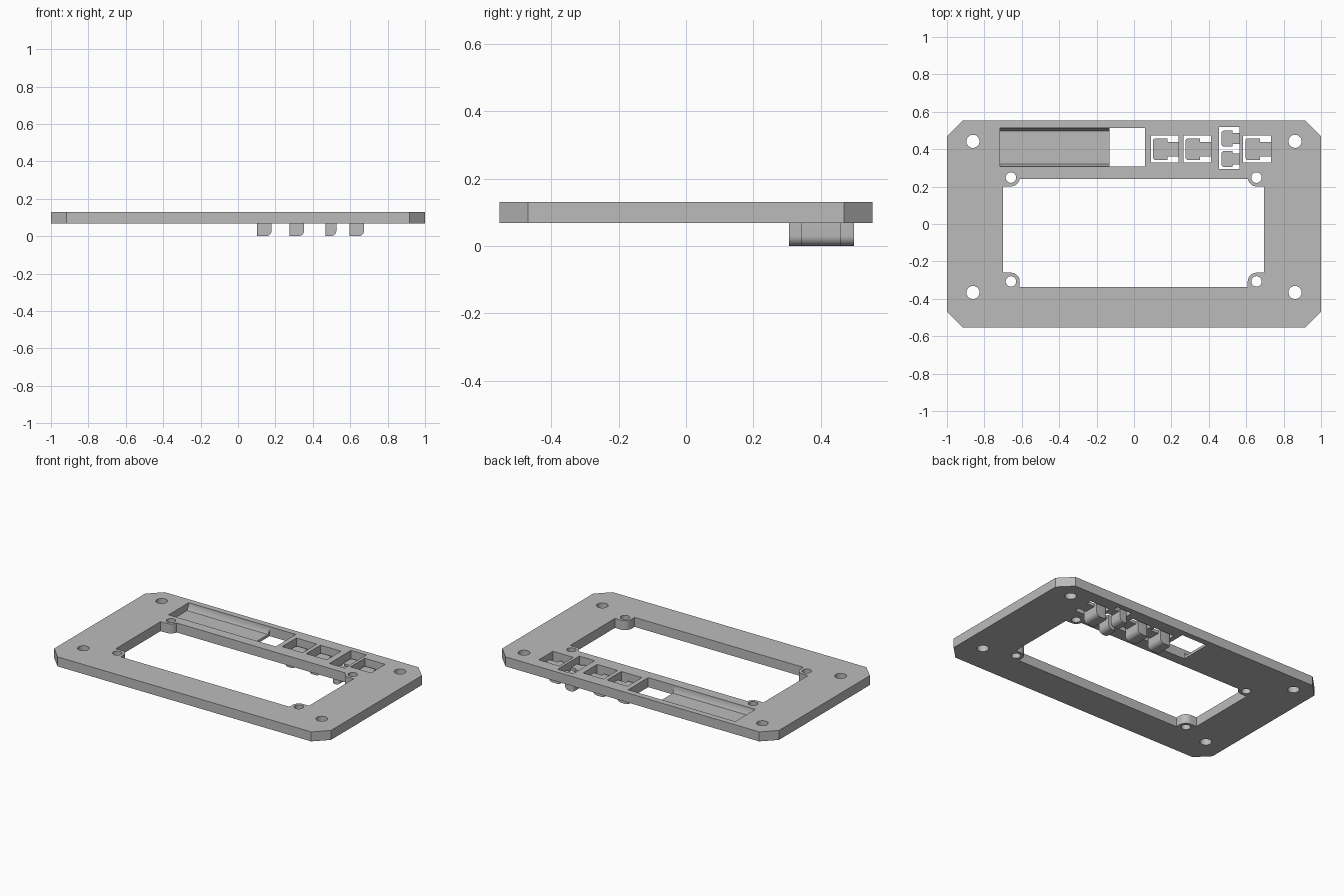
import bpy, bmesh, math

cube = bpy.data.objects.get("Cube")
if cube:
    bpy.data.objects.remove(cube)

Z0, Z1 = 0.068, 0.13          # plate underside and top
TONGUE = 0.088                # top of the spring tongues

grey = bpy.data.materials.new("plain grey")
grey.use_nodes = True
grey.diffuse_color = (0.5, 0.5, 0.5, 1)
grey.node_tree.nodes["Principled BSDF"].inputs["Base Color"].default_value = (0.5, 0.5, 0.5, 1)


def prism(bm, pts, z0, z1):
    """Extrude an xy outline from z0 to z1."""
    face = bm.faces.new([bm.verts.new((x, y, z0)) for x, y in pts])
    up = bmesh.ops.extrude_face_region(bm, geom=[face])["geom"]
    for v in up:
        if isinstance(v, bmesh.types.BMVert):
            v.co.z = z1


def rect(x0, x1, y0, y1):
    return [(x0, y0), (x1, y0), (x1, y1), (x0, y1)]


def arc(cx, cy, r, a0, a1, n):
    steps = [math.radians(a0 + (a1 - a0) * i / n) for i in range(n + 1)]
    return [(cx + r * math.cos(a), cy + r * math.sin(a)) for a in steps]


def finish(bm, name):
    bmesh.ops.recalc_face_normals(bm, faces=bm.faces)
    mesh = bpy.data.meshes.new(name)
    bm.to_mesh(mesh)
    bm.free()
    mesh.materials.append(grey)
    obj = bpy.data.objects.new(name, mesh)
    bpy.context.collection.objects.link(obj)
    return obj


def smooth(obj):
    bpy.ops.object.select_all(action="DESELECT")
    obj.select_set(True)
    bpy.context.view_layer.objects.active = obj
    bpy.ops.object.shade_smooth_by_angle(angle=math.radians(30))


def cut(obj, cutter):
    cutter.hide_render = True
    mod = obj.modifiers.new("cut", "BOOLEAN")
    mod.operation, mod.solver, mod.object = "DIFFERENCE", "EXACT", cutter
    bpy.context.view_layer.objects.active = obj
    bpy.ops.object.modifier_apply(modifier=mod.name)
    bpy.data.objects.remove(cutter)


# Plate with chamfered corners
X, Y, C = 1.0, 0.553, 0.084
bm = bmesh.new()
prism(bm, [(-X + C, -Y), (X - C, -Y), (X, -Y + C), (X, Y - C),
           (X - C, Y), (-X + C, Y), (-X, Y - C), (-X, -Y + C)], Z0, Z1)
plate = finish(bm, "plate")

# Window outline, leaving a rounded screw lug in each corner
L, R, B, T = -0.7, 0.695, -0.338, 0.24
BX0, BX1, BY0, BY1, LUG = -0.658, 0.655, -0.307, 0.248, 0.047
window = [(L, BY0 + LUG)] + arc(BX0, BY0, LUG, 90, 0, 8) + [(BX0 + LUG, B)]
window += [(BX1 - LUG, B)] + arc(BX1, BY0, LUG, 180, 90, 8) + [(R, BY0 + LUG)]
window += [(R, BY1 - LUG)] + arc(BX1, BY1, LUG, 270, 190, 8)
window += arc(BX0, BY1, LUG, -10, -90, 8) + [(L, BY1 - LUG)]

# Key cutouts: x0, x1, y0, y1 of the opening
keys = [(x, x + 0.148, 0.328, 0.474) for x in (0.09, 0.264, 0.584)]
pair = (0.454, 0.565, 0.294, 0.518)

# Through openings
bm = bmesh.new()
prism(bm, window, -0.1, 0.3)
prism(bm, rect(-0.131, 0.058, 0.307, 0.514), -0.1, 0.3)
for k in keys + [pair]:
    prism(bm, rect(*k), -0.1, 0.3)
for x in (-0.861, 0.861):
    for y in (-0.366, 0.442):
        prism(bm, arc(x, y, 0.035, 0, 348.75, 31), -0.1, 0.3)
for x in (BX0, BX1):
    for y in (BY0, BY1):
        prism(bm, arc(x, y, 0.028, 0, 345, 23), -0.1, 0.3)
cut(plate, finish(bm, "openings_cutter"))

# Shallow tray with sloping long sides beside the slot
bm = bmesh.new()
section = [(0.307, 0.2), (0.307, Z1 - 0.015), (0.322, 0.085),
           (0.497, 0.085), (0.514, Z1 - 0.015), (0.514, 0.2)]
ends = [[bm.verts.new((x, y, z)) for y, z in section] for x in (-0.716, -0.125)]
for e in ends:
    bm.faces.new(e)
for i in range(len(section)):
    j = (i + 1) % len(section)
    bm.faces.new((ends[0][i], ends[0][j], ends[1][j], ends[1][i]))
cut(plate, finish(bm, "tray_cutter"))
smooth(plate)


def key(name, x0, x1, y0, y1, xr, neck):
    """Push key hanging below the plate, on a tongue reaching xr."""
    bm = bmesh.new()
    prism(bm, rect(x0, x1, y0, y1), 0, TONGUE)
    bmesh.ops.recalc_face_normals(bm, faces=bm.faces)
    low = [e for e in bm.edges if all(v.co.z < 0.01 and v.co.x > x1 - 0.001 for v in e.verts)]
    bmesh.ops.bevel(bm, geom=low, offset=0.03, segments=6, profile=0.5, affect="EDGES")
    side = [e for e in bm.edges if all(v.co.x < x0 + 0.001 for v in e.verts)
            and abs(e.verts[0].co.z - e.verts[1].co.z) > 0.01]
    bmesh.ops.bevel(bm, geom=side, offset=0.015, segments=4, profile=0.5, affect="EDGES")
    smooth(finish(bm, name))
    bm = bmesh.new()
    mid = (y0 + y1) / 2
    prism(bm, rect(x1, xr, mid - neck, mid + neck), Z0, TONGUE)
    finish(bm, name + "_tongue")


# Single keys and the stacked pair
for i, (x0, x1, y0, y1) in enumerate(keys):
    key(f"key_{i + 1}", x0 + 0.011, x0 + 0.09, 0.342, 0.458, x1, 0.038)
for name, y0 in (("lower_key", 0.305), ("upper_key", 0.414)):
    key(name, 0.467, 0.526, y0, y0 + 0.085, pair[1], 0.03)
